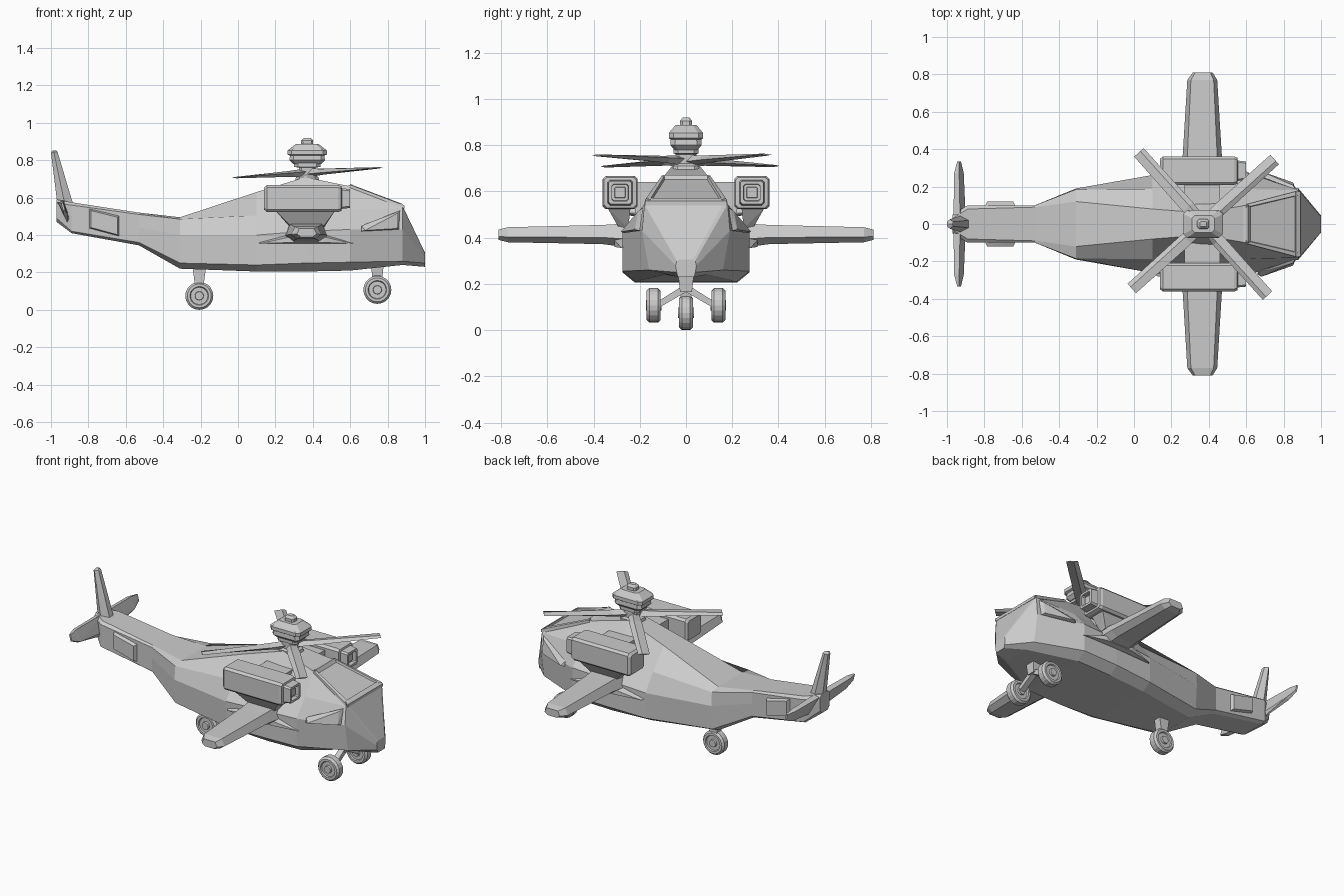
import bpy, bmesh
from math import sin, cos, pi, radians
from mathutils import Vector, Matrix


def finish(name, bm, mirror=False):
    bmesh.ops.recalc_face_normals(bm, faces=bm.faces)
    me = bpy.data.meshes.new(name)
    bm.to_mesh(me)
    bm.free()
    ob = bpy.data.objects.new(name, me)
    bpy.context.collection.objects.link(ob)
    if mirror:
        m = ob.modifiers.new("mirror", 'MIRROR')
        m.use_axis = (False, True, False)
        m.use_mirror_merge = False
    return ob


def loft(name, rings, mirror=False):
    bm = bmesh.new()
    vs = [[bm.verts.new(p) for p in r] for r in rings]
    n = len(vs[0])
    for a, b in zip(vs, vs[1:]):
        for i in range(n):
            j = (i + 1) % n
            bm.faces.new((a[i], a[j], b[j], b[i]))
    bm.faces.new(vs[0])
    bm.faces.new(vs[-1])
    return finish(name, bm, mirror)


def hull(name, pts, mirror=False):
    bm = bmesh.new()
    for p in pts:
        bm.verts.new(p)
    bmesh.ops.convex_hull(bm, input=bm.verts)
    bmesh.ops.dissolve_limit(bm, angle_limit=0.02, verts=bm.verts, edges=bm.edges)
    return finish(name, bm, mirror)


def octagon(hx, hy, z, c, cx=0.0):
    """Chamfered rectangle in the xy plane."""
    return [(cx + sx * a, sy * b, z) for sx, sy, a, b in (
        (1, -1, hx, hy - c), (1, 1, hx, hy - c), (1, 1, hx - c, hy), (-1, 1, hx - c, hy),
        (-1, 1, hx, hy - c), (-1, -1, hx, hy - c), (-1, -1, hx - c, hy), (1, -1, hx - c, hy))]


# Fuselage: half sections (bottom, low side, mid side, belt, roof) along x
stations = [
    (-.97, (.03, .47), (.045, .49), (.05, .53), (.05, .57), (.03, .59)),
    (-.89, (.08, .41), (.1, .42), (.1, .5), (.1, .56), (.08, .575)),
    (-.53, (.08, .345), (.1, .36), (.1, .44), (.1, .51), (.09, .52)),
    (-.31, (.12, .22), (.18, .25), (.19, .40), (.185, .485), (.12, .495)),
    (.10, (.2, .205), (.26, .24), (.262, .40), (.187, .505), (.08, .63)),
    (.36, (.22, .205), (.275, .25), (.275, .42), (.187, .52), (.06, .71)),
    (.60, (.22, .21), (.275, .255), (.275, .43), (.187, .535), (.10, .66)),
    (.88, (.09, .24), (.16, .26), (.19, .43), (.18, .545), (.165, .555)),
    (1.0, (.035, .23), (.04, .25), (.045, .28), (.04, .30), (.03, .305)),
]
loft("fuselage", [[(x, y, z) for y, z in h] + [(x, -y, z) for y, z in reversed(h)]
                  for x, *h in stations])

# Windscreen frame bars: roof edge, sill and side posts
hull("windscreen_top_bar", [(x, s * y, z) for s in (-1, 1) for x, y, z in
     ((.58, .1, .662), (.61, .1, .672), (.63, .105, .64))])
hull("windscreen_sill", [(x, s * y, z) for s in (-1, 1) for x, y, z in
     ((.86, .165, .555), (.865, .17, .572), (.89, .175, .558), (.89, .175, .54))])
hull("windscreen_post", [(.6, .085, .655), (.6, .105, .65), (.6, .09, .672), (.6, .105, .668),
     (.88, .15, .545), (.88, .18, .54), (.88, .155, .566), (.88, .178, .562)], True)

# Side window blister
hull("side_window", [(.66, .268, .42), (.66, .26, .45), (.86, .2, .43), (.865, .185, .53),
     (.68, .282, .425), (.85, .222, .435), (.85, .207, .515), (.67, .25, .425)], True)

# Engine pods with recessed intakes
def pod_ring(x, hy, hz, cy=.285, cz=.595):
    c = hy * .18
    return [(x, cy + a, cz + b) for a, b in (
        (hy, -hz + c), (hy, hz - c), (hy - c, hz), (-hy + c, hz),
        (-hy, hz - c), (-hy, -hz + c), (-hy + c, -hz), (hy - c, -hz))]

loft("engine_pod", [pod_ring(x, a, b) for x, a, b in (
    (.14, .065, .06), (.155, .076, .072), (.535, .076, .072), (.552, .07, .066),
    (.555, .054, .055), (.60, .05, .05), (.60, .036, .036), (.575, .034, .034),
    (.575, .024, .024), (.585, .022, .022))], True)
hull("engine_mount", [(x, y, z) for x in (.27, .46)
     for y, z in ((.07, .5), (.07, .64), (.22, .64), (.22, .5))], True)
hull("engine_pylon", [(.2, .24, .53), (.52, .24, .53), (.2, .34, .53), (.52, .34, .53),
     (.28, .25, .44), (.46, .25, .44), (.28, .295, .45), (.46, .295, .45)], True)

# Stub wings: six-sided aerofoil rings
def wing_ring(y, x0, x1, zb, zt):
    zm, d = zb + (zt - zb) * .35, (x1 - x0) * .2
    return [(x0, y, zm), (x0 + d, y, zb), (x1 - d, y, zb),
            (x1, y, zm), (x1 - d * .6, y, zt), (x0 + d * .6, y, zt)]

loft("wing", [wing_ring(*a) for a in (
    (.24, .25, .48, .355, .462), (.36, .26, .47, .372, .455), (.77, .285, .445, .38, .445),
    (.81, .315, .42, .39, .435))], True)
hull("wing_fairing", [(.1, .25, .36), (.63, .25, .36), (.12, .278, .355), (.61, .278, .355),
     (.28, .25, .41), (.46, .25, .41), (.28, .31, .36), (.46, .31, .36),
     (.28, .31, .39), (.46, .31, .39)], True)

# Tail: fin, stabilisers, side boxes
hull("tail_fin", [(x, s * w, z) for s in (-1, 1) for x, w, z in (
    (-.965, .02, .56), (-.925, .045, .56), (-.88, .02, .56),
    (-1.0, .012, .84), (-.985, .025, .845), (-.965, .012, .845))]
     + [(-.99, 0, .853), (-.972, 0, .853)])
hull("stabiliser", [(-.965, .03, .575), (-.93, .03, .585), (-.91, .03, .46), (-.90, .03, .49),
     (-.962, .27, .575), (-.935, .27, .583), (-.93, .27, .5), (-.91, .27, .51),
     (-.945, .335, .57), (-.935, .335, .572), (-.935, .335, .53), (-.925, .335, .535)], True)
hull("tail_side_box", [(-.8, .09, .545), (-.8, .09, .435), (-.63, .09, .505), (-.63, .09, .39),
     (-.785, .12, .53), (-.785, .12, .44), (-.645, .12, .495), (-.645, .12, .402)], True)

# Rotor mast and sensor head
loft("rotor_mast", [octagon(a, b, z, c, .37) for a, b, z, c in (
    (.07, .06, .67, .02), (.06, .055, .71, .02), (.045, .045, .72, .015), (.045, .045, .76, .015),
    (.07, .055, .765, .02), (.07, .055, .785, .02))])
loft("sensor_head", [octagon(a, b, z, c, .37) for a, b, z, c in (
    (.075, .05, .78, .015), (.095, .068, .80, .02), (.092, .066, .825, .02), (.105, .074, .83, .02),
    (.105, .074, .852, .02), (.095, .068, .86, .02), (.06, .045, .887, .015))])
loft("head_knob", [octagon(a, a * .8, z, a * .3, .37) for a, z in (
    (.032, .88), (.032, .905), (.018, .92))])

# Four tilted rotor blades
tilt = Matrix.Translation((.37, 0, .733)) @ Matrix.Rotation(radians(-3.9), 4, 'Y')
for i in range(4):
    rot = tilt @ Matrix.Rotation(radians(42 + 90 * i), 4, 'Z')
    loft("rotor_blade_%d" % (i + 1), [
        [rot @ Vector((r, -w, -t * .3)), rot @ Vector((r, -w * .3, t)),
         rot @ Vector((r, w, t * .3)), rot @ Vector((r, w * .3, -t))]
        for r, w, t in ((.03, .03, .022), (.12, .036, .016), (.515, .034, .004))])

# Wheels turned around y
def wheel(name, x, y, z, mirror=False):
    half = [(.034, .008), (.034, .022), (.022, .024), (.022, .046), (.03, .05), (.03, .064), (.018, .075)]
    prof = half + [(-d, r) for d, r in reversed(half)]
    loft(name, [[(x + r * cos(2 * pi * k / 20), y + d, z + r * sin(2 * pi * k / 20))
                 for k in range(20)] for d, r in prof], mirror)

wheel("front_wheel", .745, .14, .107, True)
wheel("rear_wheel", -.207, 0, .075)

# Landing gear struts
hull("front_strut", [(.745 + a * w, b * w, z) for a in (-1, 1) for b in (-1, 1)
     for w, z in ((.036, .26), (.026, .165))])
hull("front_axle_arm", [(.745 + a * .018, y, z) for a in (-1, 1) for y, z in (
    (0, .2), (0, .165), (.12, .125), (.12, .095))], True)
hull("rear_strut", [(-.207 + a * w, b * .024, z) for a in (-1, 1) for b in (-1, 1)
     for w, z in ((.038, .24), (.024, .14))])
